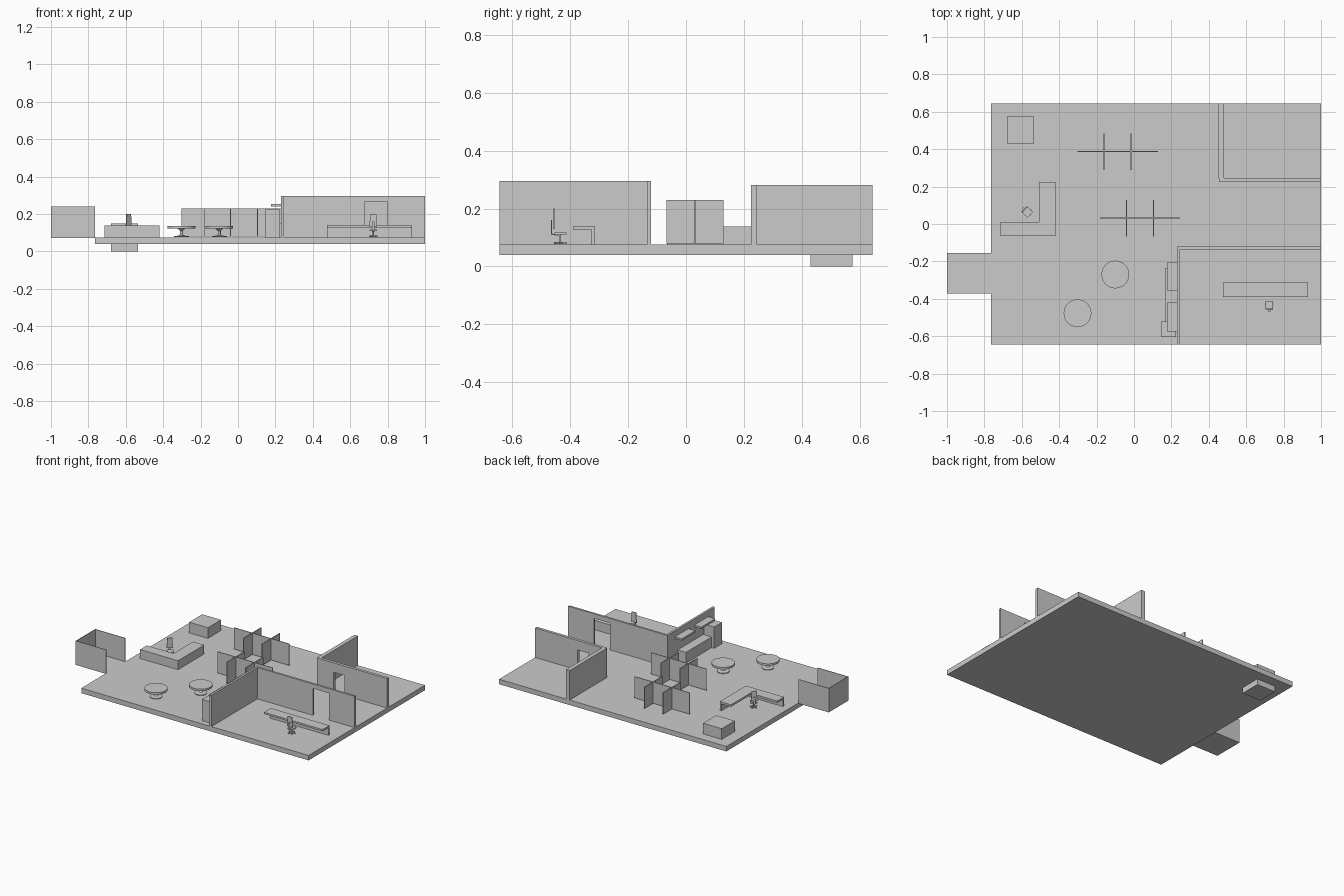
import bpy, bmesh, math
from mathutils import Matrix, Vector

if "Cube" in bpy.data.objects:
    bpy.data.objects.remove(bpy.data.objects["Cube"])

FLOOR = 0.075


def finish(bm, name, smooth=False):
    bmesh.ops.recalc_face_normals(bm, faces=bm.faces)
    me = bpy.data.meshes.new(name)
    bm.to_mesh(me)
    bm.free()
    ob = bpy.data.objects.new(name, me)
    bpy.context.collection.objects.link(ob)
    if smooth:
        bpy.ops.object.select_all(action='DESELECT')
        ob.select_set(True)
        bpy.context.view_layer.objects.active = ob
        bpy.ops.object.shade_smooth_by_angle(angle=math.radians(35))
    return ob


def box(name, x0, x1, y0, y1, z0, z1):
    bm = bmesh.new()
    bmesh.ops.create_cube(bm, size=1)
    bmesh.ops.scale(bm, vec=(x1 - x0, y1 - y0, z1 - z0), verts=bm.verts)
    bmesh.ops.translate(bm, vec=((x0 + x1) / 2, (y0 + y1) / 2, (z0 + z1) / 2), verts=bm.verts)
    return finish(bm, name)


def prism(name, pts, axis, a, b):
    """Extrude a 2D outline from a to b along the named axis."""
    place = {'x': lambda p: (a, p[0], p[1]),
             'y': lambda p: (p[0], a, p[1]),
             'z': lambda p: (p[0], p[1], a)}[axis]
    bm = bmesh.new()
    face = bm.faces.new([bm.verts.new(place(p)) for p in pts])
    ext = bmesh.ops.extrude_face_region(bm, geom=[face])
    move = Vector([b - a if c == axis else 0 for c in 'xyz'])
    bmesh.ops.translate(bm, vec=move,
                        verts=[v for v in ext['geom'] if isinstance(v, bmesh.types.BMVert)])
    return finish(bm, name)


def lathe(name, profile, loc, steps=40):
    bm = bmesh.new()
    vs = [bm.verts.new((r, 0, z)) for r, z in profile]
    es = [bm.edges.new(p) for p in zip(vs, vs[1:])]
    bmesh.ops.spin(bm, geom=vs + es, axis=(0, 0, 1), cent=(0, 0, 0),
                   steps=steps, angle=2 * math.pi)
    bmesh.ops.remove_doubles(bm, verts=bm.verts, dist=1e-5)
    bmesh.ops.translate(bm, vec=loc, verts=bm.verts)
    return finish(bm, name, True)


def door_wall(name, x0, x1, y0, y1, top, d0, d1, dtop):
    prism(name, [(x0, FLOOR), (d0, FLOOR), (d0, dtop), (d1, dtop), (d1, FLOOR),
                 (x1, FLOOR), (x1, top), (x0, top)], 'y', y0, y1)


# Floor slab and the tall crate passing through it
box("floor", -0.765, 1, -0.645, 0.645, 0.04, FLOOR)
box("corner_block", -0.68, -0.535, 0.43, 0.575, 0, 0.15)

# Open entrance bay
box("entry_floor", -1, -0.765, -0.372, -0.155, 0.071, FLOOR)
box("entry_end_wall", -1, -0.996, -0.372, -0.155, FLOOR, 0.24)
for name, y in (("entry_front_wall", -0.372), ("entry_back_wall", -0.159)):
    box(name, -0.996, -0.765, y, y + 0.004, FLOOR, 0.24)

# Front office walls
box("front_office_side_wall", 0.23, 0.245, -0.645, -0.135, FLOOR, 0.295)
door_wall("front_office_door_wall", 0.23, 1, -0.135, -0.121, 0.295, 0.675, 0.80, 0.263)

# Back office walls
box("back_office_side_wall", 0.452, 0.48, 0.243, 0.645, FLOOR, 0.282)
door_wall("back_office_door_wall", 0.455, 1, 0.225, 0.245, 0.282, 0.585, 0.67, 0.215)

# Cubicle partitions: a long panel with two cross panels, twice
for tag, dx, dy in (("near", 0, 0), ("far", -0.12, 0.355)):
    box(tag + "_long_partition", -0.182 + dx, 0.247 + dx, 0.030 + dy, 0.035 + dy, 0.08, 0.23)
    for i, x in enumerate((-0.041, 0.105)):
        box(f"{tag}_cross_partition_{i}", x - 0.003 + dx, x + 0.003 + dx,
            -0.067 + dy, 0.129 + dy, 0.08, 0.23)

# Reception desk: L-shaped top with panels along the outer sides
prism("reception_top", [(-0.715, -0.065), (-0.42, -0.065), (-0.42, 0.225), (-0.507, 0.225),
                        (-0.507, 0.01), (-0.715, 0.01)], 'z', 0.124, 0.138)
prism("reception_panel", [(-0.715, -0.065), (-0.42, -0.065), (-0.42, 0.225), (-0.432, 0.225),
                          (-0.432, -0.053), (-0.715, -0.053)], 'z', FLOOR, 0.124)

# Office desk: angled section of top and front panel
prism("office_desk", [(-0.39, 0.128), (-0.326, 0.128), (-0.326, FLOOR), (-0.314, FLOOR),
                      (-0.314, 0.14), (-0.39, 0.14)], 'x', 0.475, 0.93)

# Round tables
for i, (x, y) in enumerate(((-0.10, -0.27), (-0.302, -0.477))):
    lathe(f"round_table_{i}", [(0, 0.076), (0.04, 0.076), (0.04, 0.081), (0.013, 0.085),
                               (0.008, 0.092), (0.008, 0.11), (0.022, 0.123), (0.074, 0.123),
                               (0.074, 0.137), (0, 0.137)], (x, y, 0))

# Kitchenette: counter, tall fridge, two wall shelves
box("counter", 0.165, 0.23, -0.52, -0.235, FLOOR, 0.15)
box("fridge", 0.145, 0.225, -0.605, -0.52, FLOOR, 0.225)
for i, (y0, y1) in enumerate(((-0.355, -0.205), (-0.575, -0.42))):
    box(f"wall_shelf_{i}", 0.176, 0.23, y0, y1, 0.241, 0.254)


# Swivel chair facing +y before rotation
def chair(tag, x, y, angle):
    parts = [box(tag + "_seat", -0.021, 0.021, -0.02, 0.022, 0.110, 0.118),
             prism(tag + "_back", [(-0.021, 0.13), (0.021, 0.13), (0.016, 0.2), (-0.016, 0.2)],
                   'y', -0.023, -0.018),
             prism(tag + "_bracket", [(0, 0.106), (0, 0.11), (-0.028, 0.113), (-0.028, 0.16),
                                      (-0.023, 0.16), (-0.032, 0.16), (-0.032, 0.109)],
                   'x', -0.006, 0.006),
             lathe(tag + "_column", [(0, 0.08), (0.004, 0.08), (0.004, 0.11), (0, 0.11)],
                   (0, 0, 0), 12)]
    for k in range(5):
        leg = box(f"{tag}_foot_{k}", 0, 0.024, -0.003, 0.003, 0.077, 0.084)
        leg.data.transform(Matrix.Rotation(math.tau * k / 5 + math.pi / 2, 4, 'Z'))
        parts.append(leg)
    for p in parts:
        p.location = (x, y, 0)
        p.rotation_euler.z = angle


chair("office_chair", 0.723, -0.435, 0)
chair("reception_chair", -0.57, 0.064, math.radians(-135))
